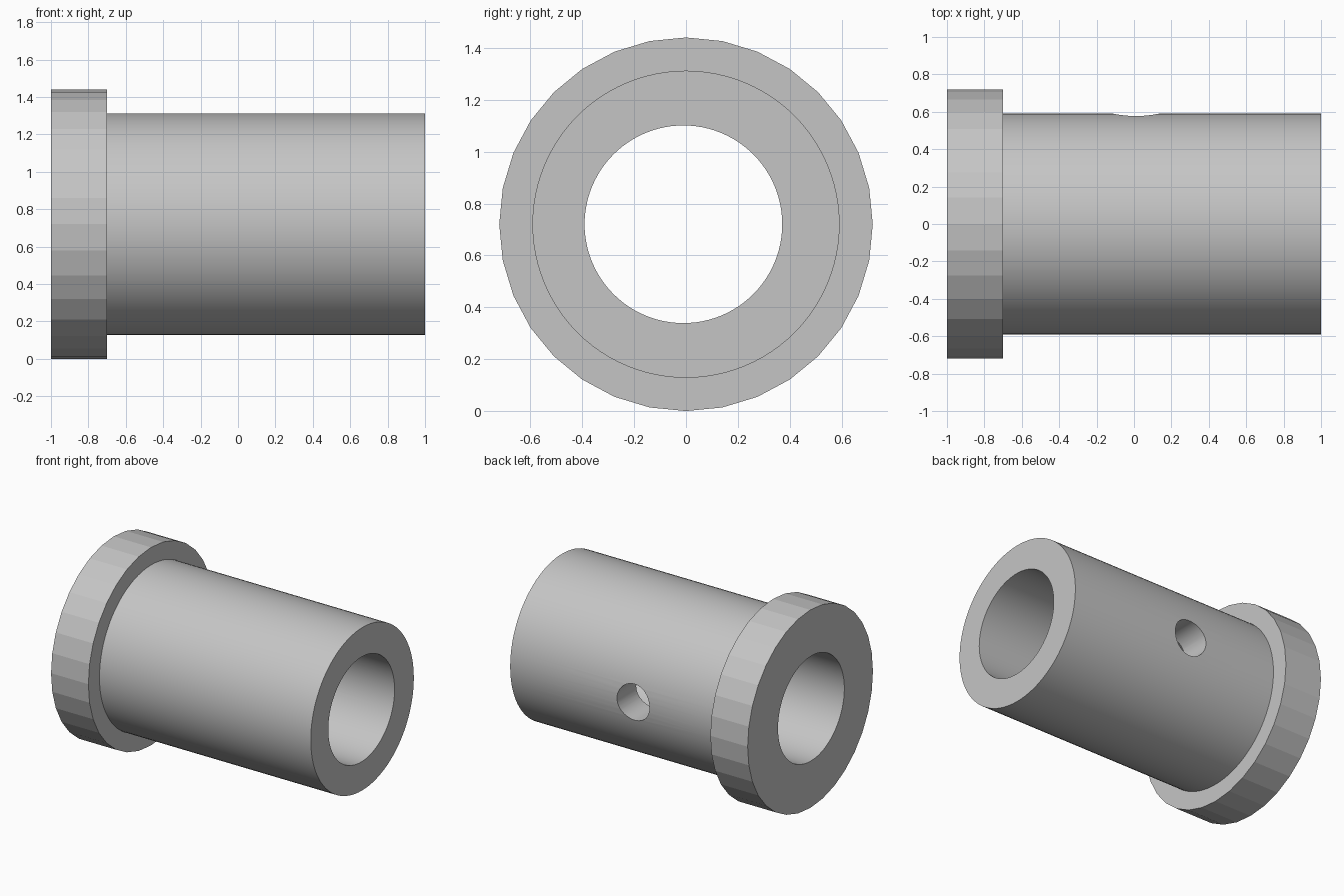
import bpy
from math import radians

AXIS_Z = 0.72  # height of the bushing's centre line

if "Cube" in bpy.data.objects:
    bpy.data.objects.remove(bpy.data.objects["Cube"], do_unlink=True)

steel = bpy.data.materials.new("light grey metal")
steel.use_nodes = True
grey = (0.56, 0.56, 0.56, 1)
steel.diffuse_color = grey
steel.node_tree.nodes["Principled BSDF"].inputs["Base Color"].default_value = grey


def cylinder(name, radius, start, end, sides, x=0.0, y=0.0, along="X"):
    """Cylinder running from start to end along the X or Y axis."""
    middle = (start + end) / 2
    if along == "X":
        place, turn = (middle, y, AXIS_Z), (0, radians(90), 0)
    else:
        place, turn = (x, middle, AXIS_Z), (radians(90), 0, 0)
    bpy.ops.mesh.primitive_cylinder_add(
        vertices=sides, radius=radius, depth=end - start, location=place, rotation=turn)
    part = bpy.context.object
    part.name = part.data.name = name
    part.data.materials.append(steel)
    return part


def combine(target, other, operation):
    """Apply a boolean to the target and discard the other solid."""
    mod = target.modifiers.new(operation.lower(), "BOOLEAN")
    mod.operation, mod.object, mod.solver = operation, other, "EXACT"
    bpy.ops.object.select_all(action="DESELECT")
    target.select_set(True)
    bpy.context.view_layer.objects.active = target
    bpy.ops.object.modifier_apply(modifier=mod.name)
    bpy.data.objects.remove(other, do_unlink=True)


# Sleeve with a faceted flange at one end
bushing = cylinder("flanged_bushing", 0.592, -0.85, 1, 96)
combine(bushing, cylinder("flange", 0.72, -1, -0.7, 32), "UNION")

# Through bore, and a radial hole in the back wall only
combine(bushing, cylinder("bore_cutter", 0.381, -1.2, 1.2, 96, y=-0.01), "DIFFERENCE")
combine(bushing, cylinder("hole_cutter", 0.131, 0, 0.9, 48, x=0.01, along="Y"), "DIFFERENCE")

# Smooth sleeve, bore and hole; the coarser flange facets stay flat
bpy.ops.object.shade_smooth_by_angle(angle=radians(9))
